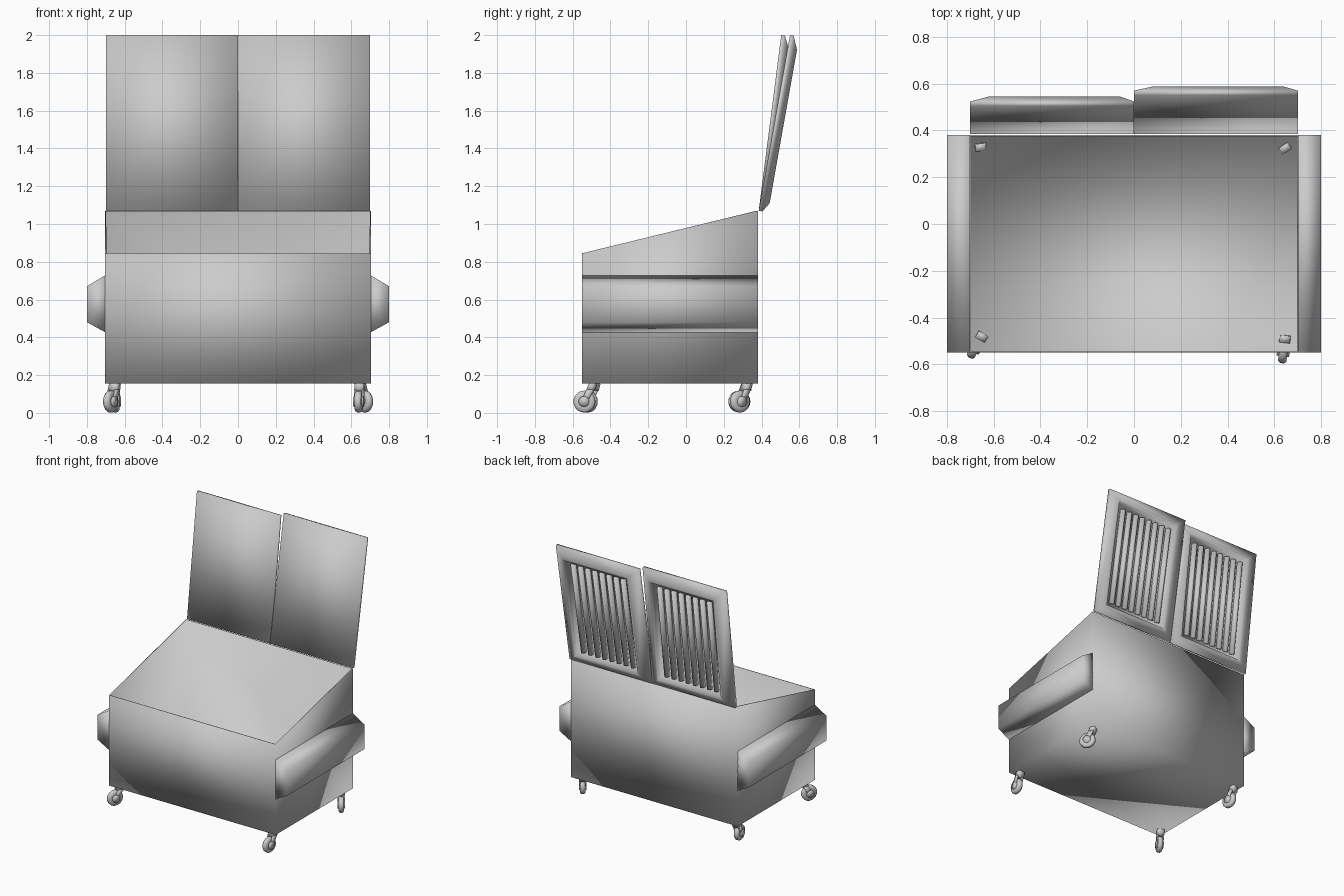
import bpy, bmesh, math
from mathutils import Matrix, Vector

cube = bpy.data.objects.get("Cube")
if cube:
    bpy.data.objects.remove(cube, do_unlink=True)

grey = bpy.data.materials.new("light grey metal")
grey.use_nodes = True
grey.diffuse_color = (0.6, 0.6, 0.6, 1)
grey.node_tree.nodes["Principled BSDF"].inputs["Base Color"].default_value = grey.diffuse_color


def loft(bm, rings, caps=(True, True)):
    """Join equal-length rings of points with quads and close the ends."""
    loops = [[bm.verts.new(p) for p in ring] for ring in rings]
    n = len(loops[0])
    for a, b in zip(loops, loops[1:]):
        for i in range(n):
            j = (i + 1) % n
            bm.faces.new((a[i], a[j], b[j], b[i]))
    for loop, cap in zip((loops[0], loops[-1]), caps):
        if cap:
            bm.faces.new(loop)


def finish(name, bm):
    bmesh.ops.recalc_face_normals(bm, faces=bm.faces)
    mesh = bpy.data.meshes.new(name)
    bm.to_mesh(mesh)
    bm.free()
    mesh.materials.append(grey)
    mesh.shade_smooth()
    obj = bpy.data.objects.new(name, mesh)
    bpy.context.collection.objects.link(obj)
    return obj


FRONT, BACK, HALF = -0.55, 0.38, 0.703
BASE, RIM_FRONT, RIM_BACK = 0.155, 0.845, 1.07

# Open bin with a sloping rim
bm = bmesh.new()
corners = [(-HALF, FRONT), (HALF, FRONT), (HALF, BACK), (-HALF, BACK)]
loft(bm, [[(x, y, BASE) for x, y in corners],
          [(x, y, RIM_FRONT if y < 0 else RIM_BACK) for x, y in corners]], (True, False))
bin_body = finish("bin_body", bm)
shell = bin_body.modifiers.new("wall", "SOLIDIFY")
shell.thickness = 0.008
shell.offset = -1

# Fork pocket on each side
for side, label in ((1, "left"), (-1, "right")):
    section = [(0.70, 0.425), (0.80, 0.48), (0.80, 0.67), (0.70, 0.73)]
    bm = bmesh.new()
    loft(bm, [[(side * x, y, z) for x, z in section] for y in (FRONT, BACK)])
    finish(label + "_fork_pocket", bm)


# Lids: framed trays with upright ribs on the back
def make_lid(name, x0, angle, length):
    def rect(left, right, low, high, depth):
        return [(x, depth, z) for x, z in ((left, low), (right, low),
                                           (right, length - high), (left, length - high))]

    bm = bmesh.new()
    loft(bm, [rect(0, 0.7, 0, 0, 0), rect(0, 0.7, 0, 0, 0.02),
              rect(0.08, 0.64, 0.05, 0.07, 0.05),
              rect(0.095, 0.625, 0.065, 0.085, 0.05),
              rect(0.105, 0.615, 0.075, 0.095, 0.015)])
    for i in range(8):
        x = 0.145 + i * 0.06
        arc = [(x + 0.02 * math.cos(a), 0.012 + 0.034 * math.sin(a))
               for a in (math.pi * k / 6 for k in range(7))]
        loft(bm, [[(px, d, z) for px, d in arc] for z in (0.10, length - 0.12)])
    lid = finish(name, bm)
    lid.location = (x0, 0.385, RIM_BACK)
    lid.rotation_euler.x = -math.radians(angle)


make_lid("right_lid", -0.70, 7.3, 0.9376)
make_lid("left_lid", 0, 10.1, 0.9445)


# Swivel casters, each turned a little differently
def make_caster(name, x, y, yaw):
    turn = Matrix.Translation((x, y, 0)) @ Matrix.Rotation(yaw, 4, "Z")
    hub = Vector((0, -0.048, 0.06))
    across = Matrix.Translation(hub) @ Matrix.Rotation(math.pi / 2, 4, "Y")

    # Tyre with rounded shoulders
    bm = bmesh.new()
    rings = [[across @ Vector((r * math.cos(a), r * math.sin(a), w))
              for a in (math.tau * k / 20 for k in range(20))]
             for r, w in ((0.03, -0.018), (0.05, -0.018), (0.058, -0.008),
                          (0.058, 0.008), (0.05, 0.018), (0.03, 0.018))]
    loft(bm, rings)
    bm.transform(turn)
    finish(name + "_wheel", bm)

    # Leaning fork: stem above, an arm on each side and a round hub
    bm = bmesh.new()

    def bar(sections):
        loft(bm, [[(cx + sx * w, cy + sy * t, z) for sx, sy in
                   ((-1, -1), (1, -1), (1, 1), (-1, 1))] for cx, cy, z, w, t in sections])

    bar([(0, 0.002, 0.175, 0.022, 0.011), (0, -0.004, 0.15, 0.025, 0.02),
         (0, -0.016, 0.115, 0.026, 0.022)])
    for s in (-1, 1):
        bar([(s * 0.021, -0.014, 0.125, 0.005, 0.02), (s * 0.021, -0.048, 0.055, 0.005, 0.017)])
    bmesh.ops.create_cone(bm, cap_ends=True, segments=16, radius1=0.028, radius2=0.028,
                          depth=0.054, matrix=across)
    bm.transform(turn)
    finish(name + "_fork", bm)


make_caster("front_left_caster", 0.645, -0.49, -0.12)
make_caster("front_right_caster", -0.65, -0.48, -0.52)
make_caster("rear_left_caster", 0.645, 0.325, 0.6)
make_caster("rear_right_caster", -0.655, 0.33, 0.12)
